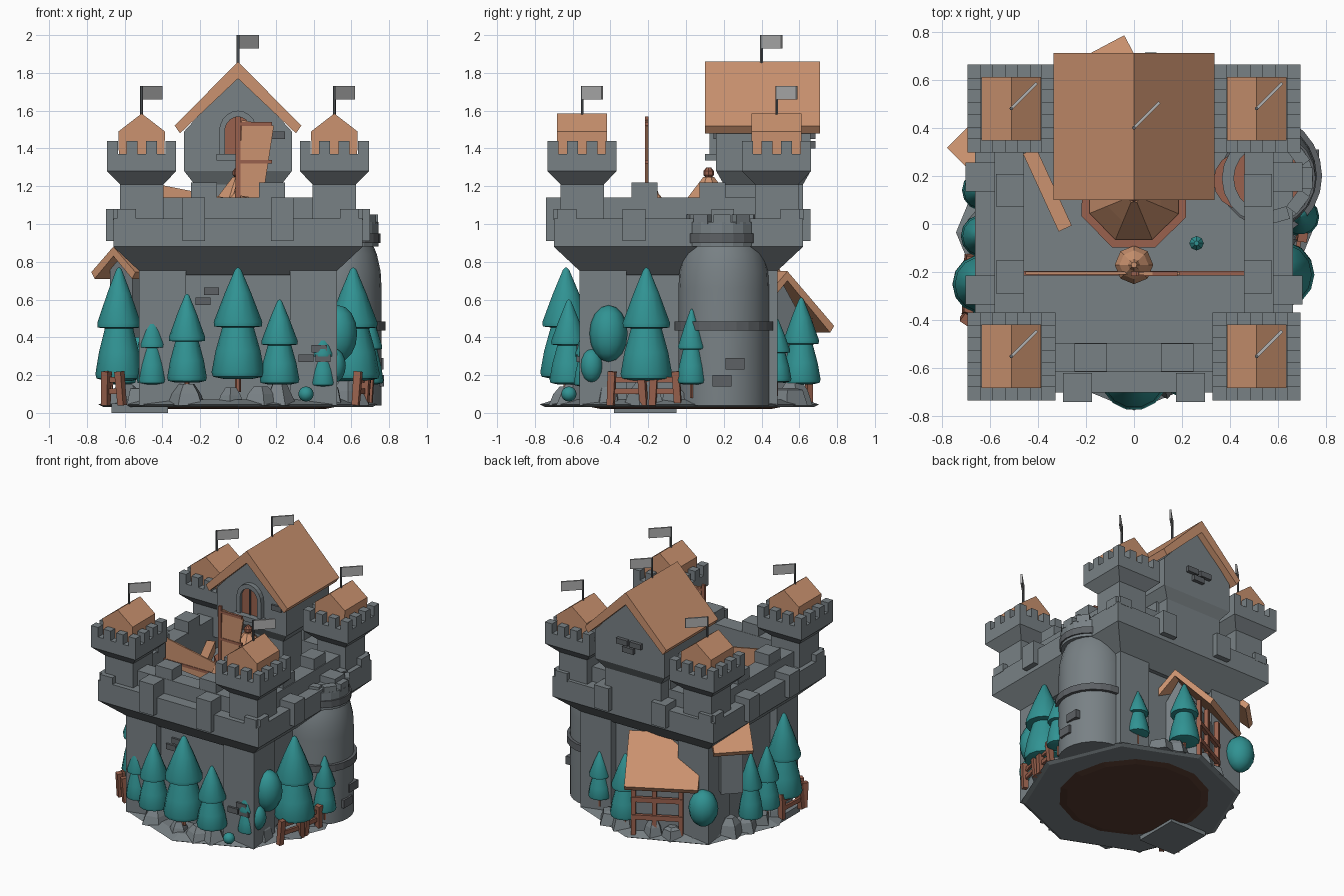
import bpy, bmesh, math, random
from mathutils import Matrix, Vector

if "Cube" in bpy.data.objects:
    bpy.data.objects.remove(bpy.data.objects["Cube"])
random.seed(4)

def mat(name, c):
    m = bpy.data.materials.new(name); m.diffuse_color = (*c, 1); return m
ORANGE = mat("clay_orange", (0.60, 0.29, 0.16)); RED = mat("timber_red", (0.32, 0.12, 0.075))
TEAL = mat("foliage_teal", (0.03, 0.29, 0.29)); BROWN = mat("soil_brown", (0.10, 0.045, 0.03))
DARK = mat("iron_grey", (0.11, 0.12, 0.13)); STONE = mat("stone_grey", (0.19, 0.22, 0.235))
CLOTH = mat("flag_grey", (0.45, 0.45, 0.45))

def make(name, verts, faces, m=STONE, loc=(0, 0, 0), rot=(0, 0, 0), smooth=False):
    me = bpy.data.meshes.new(name); me.from_pydata(verts, [], faces)
    bm = bmesh.new(); bm.from_mesh(me)
    bmesh.ops.recalc_face_normals(bm, faces=bm.faces)
    bm.to_mesh(me); bm.free()
    o = bpy.data.objects.new(name, me); bpy.context.collection.objects.link(o)
    o.location = loc; o.rotation_euler = rot
    me.materials.append(m)
    if smooth:
        bpy.ops.object.select_all(action='DESELECT')
        o.select_set(True); bpy.context.view_layer.objects.active = o
        bpy.ops.object.shade_smooth_by_angle(angle=math.radians(40))
    return o

def rings(name, loops, m=STONE, closed=False, **k):
    """Skin a stack of equal-length loops; cap the ends, or join last to first."""
    n = len(loops[0]); v = [p for l in loops for p in l]; c = len(loops); f = []
    for a in range(c if closed else c - 1):
        b = (a + 1) % c
        f += [(a*n + i, a*n + (i+1) % n, b*n + (i+1) % n, b*n + i) for i in range(n)]
    if not closed:
        f += [tuple(range(n)), tuple(range((c-1)*n, c*n))]
    return make(name, v, f, m, **k)

def rect(hx, hy, z):
    return [(-hx, -hy, z), (hx, -hy, z), (hx, hy, z), (-hx, hy, z)]

def box(name, x0, x1, y0, y1, z0, z1, m=STONE, rot=(0, 0, 0)):
    h = (z1 - z0)/2
    return rings(name, [rect((x1-x0)/2, (y1-y0)/2, z) for z in (-h, h)], m,
                 loc=((x0+x1)/2, (y0+y1)/2, (z0+z1)/2), rot=rot)

def lathe(name, prof, n, m=STONE, closed=False, **k):
    return rings(name, [[(r*math.cos(2*math.pi*i/n), r*math.sin(2*math.pi*i/n), z) for i in range(n)]
                        for r, z in prof], m, closed, **k)

def prism(name, pts, y0, y1, m=STONE, **k):
    return rings(name, [[(x, y, z) for x, z in pts] for y in (y0, y1)], m, **k)

def chevron(w, ze, zr, t, d):
    return [(-w, ze), (0, zr), (w, ze), (w-t*0.7, ze-t), (0, zr-d), (-w+t*0.7, ze-t)]

def flag(x, y, z0, z1):
    lathe("flag_pole", [(0.008, z0), (0.008, z1)], 6, DARK, loc=(x, y, 0))
    prism("flag", [(0, z1-.07), (.15, z1-.07), (.15, z1), (0, z1)], -.006, .006, CLOTH, loc=(x, y, 0), rot=(0, 0, math.pi/4))

# Ground slab, soil underside and rocks
lathe("ground", [(.71, .03), (.74, .045), (.66, .07)], 8, loc=(0, -.035, 0))
lathe("soil", [(.46, .02), (.56, .04)], 14, BROWN)
box("foundation_slab", -.67, -.37, -.38, -.05, 0, .05)
for i in range(22):
    a = i*math.pi/11 + random.uniform(-.1, .1); s = random.uniform(.07, .12)
    lathe("rock", [(s, .04), (s*.75, random.uniform(.09, .13)), (s*.4, random.uniform(.12, .18))], 5,
          loc=(.61*math.cos(a), .61*math.sin(a) - .03, 0), rot=(0, 0, a))

# Keep walls with thicker corner piers
CY = -.04
rings("keep_body", [rect(.47, .47, .04), rect(.47, .47, .78)], loc=(0, CY, 0))
for sx in (-1, 1):
    for sy in (-1, 1):
        rings("corner_pier", [rect(.125, .125, .04), rect(.125, .125, .78)],
              loc=(sx*.4, CY + sy*.4, 0))
rings("corbel", [rect(.5, .5, .73), rect(.66, .66, .88), rect(.66, .66, .9)], loc=(0, CY, 0))
# Rampart: outer band and inner higher parapet
rings("rampart_band", [rect(.66, .66, .88), rect(.66, .66, 1.03), rect(.46, .46, 1.03), rect(.46, .46, .88)],
      closed=True, loc=(0, CY, 0))
rings("parapet", [rect(.58, .575, 1.02), rect(.58, .575, 1.14), rect(.46, .455, 1.14), rect(.46, .455, 1.02)],
      closed=True, loc=(0, CY, 0))
for a in range(4):
    R = Matrix.Rotation(a*math.pi/2, 4, 'Z')
    for s in (-1, 1):
        def side(name, x, y, hx, hy, z0, z1):
            p = R @ Vector((x, y, 0))
            rings(name, [rect(hx, hy, z0), rect(hx, hy, z1)], loc=(p.x, p.y + CY, 0), rot=(0, 0, a*math.pi/2))
        side("buttress_block", s*.235, -.64, .06, .06, .91, 1.14 if a == 0 else 1.08)
        side("parapet_merlon", s*.18, -.515, .068, .058, 1.13, 1.22)
        side("ledge_merlon", s*.59, -.64, .05, .022, 1.02, 1.08)

# Corner turrets with crenels, gabled roof and flag
for x in (-.51, .51):
    for y in (-.55, .48):
        rings("turret", [rect(.115, .115, 1.0), rect(.115, .115, 1.21), rect(.183, .183, 1.28),
                         rect(.183, .183, 1.37), rect(.125, .125, 1.37), rect(.125, .125, 1.31)], loc=(x, y, 0))
        for i in range(4):
            for u in (-.154, -.052, .052):
                c, s = round(math.cos(i*math.pi/2)), round(math.sin(i*math.pi/2))
                px, py = c*u + s*.154, s*u - c*.154
                h = .029
                box("turret_merlon", x+px-h, x+px+h, y+py-h, y+py+h, 1.36, 1.44)
        prism("turret_roof", [(-.12, 1.31), (.12, 1.31), (.123, 1.49), (0, 1.585), (-.123, 1.49)],
              -.132, .132, ORANGE, loc=(x, y, 0))
        flag(x, y, 1.56, 1.73)

# Great hall
HY = .41
rings("hall_base", [rect(.23, .21, .88), rect(.23, .21, 1.21), rect(.285, .25, 1.28), rect(.285, .25, 1.3)], loc=(0, HY, 0))
prism("hall_gable", [(-.285, 1.28), (.285, 1.28), (.285, 1.49), (0, 1.80), (-.285, 1.49)], .16, .66)
prism("hall_roof", chevron(.335, 1.52, 1.86, .04, .09), .10, .71, ORANGE)
flag(0, .4, 1.82, 2.0)
def arch(r, z0, zc):
    return [(-r, z0)] + [(r*math.cos(math.pi - i*math.pi/10), zc + r*1.1*math.sin(i*math.pi/10)) for i in range(11)] + [(r, z0)]
rings("window_frame", [[(x, y, z) for x, z in arch(r, 1.36, 1.49)] for y, r in
                       ((.17, .1), (.125, .1), (.125, .07), (.17, .07))], closed=True)
prism("window_shutter", arch(.075, 1.36, 1.49), .145, .165, RED)
box("shutter_bar", -.006, .006, .135, .15, 1.36, 1.56, DARK)
box("window_sill", -.115, .115, .1, .17, 1.335, 1.37)
for x, z in ((-.06, 1.47), (.05, 1.47), (0, 1.42)):
    box("hall_back_brick", x-.045, x+.045, .64, .685, z-.02, z+.02, DARK)
box("hall_front_brick", .17, .25, .145, .17, 1.45, 1.49, DARK)

# Round side tower
lathe("round_tower", [(.24, .04), (.24, .66), (.235, .75), (.215, .84), (.19, .9)], 24, loc=(.52, .2, 0), smooth=True)
lathe("tower_band", [(.235, .435), (.262, .435), (.262, .485), (.235, .485)], 24, DARK, closed=True, loc=(.52, .2, 0))
lathe("tower_crown_band", [(.16, .9), (.2, .9), (.2, .95), (.16, .95)], 20, DARK, closed=True, loc=(.555, .19, 0))
lathe("tower_crown", [(.19, .88), (.19, 1.01), (.14, 1.01), (.14, .88)], 20, closed=True, loc=(.555, .19, 0))
lathe("tower_floor", [(.15, .9), (.15, .96)], 16, RED, loc=(.555, .19, 0))
lathe("tower_hatch", [(.12, .9), (.12, .965)], 16, RED, loc=(.45, .18, 0))
for i in range(5):
    a = -1.3 + i*.65
    rings("tower_merlon", [rect(.027, .045, 1.0), rect(.027, .045, 1.05)],
          loc=(.555 + .16*math.cos(a), .19 + .16*math.sin(a), 0), rot=(0, 0, a))
for y, z, x in ((.26, .26, .755), (.19, .17, .757)):
    box("tower_brick", x-.03, x+.015, y-.05, y+.05, z-.03, z+.03, DARK)
for x, z in ((-.14, .645), (-.185, .59), (.43, .34), (.36, .29), (.45, .29)):
    yf = -.565 if abs(x) > .28 else -.51
    box("wall_brick", x-.04, x+.04, yf-.015, yf+.03, z-.02, z+.02, DARK)

# Courtyard: floor, well canopy, tent, banner and plank screens
box("courtyard_floor", -.47, .47, -.51, .43, .86, .9)
lathe("canopy_rim", [(.2, 1.0), (.235, 1.0), (.235, 1.05), (.2, 1.05)], 8, RED, closed=True, loc=(0, .12, 0), rot=(0, 0, .39))
lathe("canopy", [(.21, 1.02), (.12, 1.14), (.03, 1.25)], 8, ORANGE, loc=(0, .12, 0), rot=(0, 0, .39))
lathe("canopy_knob", [(.012, 1.24), (.028, 1.26), (.028, 1.28), (.012, 1.3)], 8, RED, loc=(0, .12, 0))
lathe("canopy_post", [(.15, .9), (.15, 1.02)], 8, RED, loc=(0, .12, 0))
lathe("tent", [(.08, .9), (.08, 1.07), (.06, 1.12), (.025, 1.16), (.012, 1.2)], 8, ORANGE, loc=(0, -.17, 0))
prism("banner", [(0, 1.15), (.13, 1.13), (.19, 1.52), (.02, 1.55)], -.212, -.2, ORANGE)
box("banner_post", -.012, .012, -.216, -.198, .9, 1.57, RED)
for z in (1.33, 1.53):
    box("banner_rail", 0, .18, -.216, -.198, z-.01, z+.01, RED)
prism("plank_screen", [(-.45, 1.02), (-.02, .98), (-.02, 1.13), (-.45, 1.215)], -.21, -.198, ORANGE)
box("screen_rail", -.48, .46, -.214, -.196, 1.04, 1.06, RED)
box("plank", -.39, -.33, -.035, .32, .92, 1.0, ORANGE, rot=(0, 0, .43))
lathe("shrub", [(.01, .9), (.03, .93), (.01, .96)], 8, TEAL, loc=(.26, -.08, 0))

# Lean-to sheds on the left and the back; the back one stands on a timber frame
def shed(name, loc, ang, w, ze, zr, y0, y1, zb, inset):
    k = dict(loc=loc, rot=(0, 0, math.radians(ang)))
    prism(name + "_roof", chevron(w, ze, zr, .035, .05), y0, y1, ORANGE, **k)
    v = w - inset
    prism(name + "_wall", [(-v, zb), (v, zb), (v, ze+.02), (0, zr-.06), (-v, ze+.02)], y0+.06, y1-.06, **k)
    return k
shed("left_shed", (-.66, .2, 0), -45, .165, .745, .88, 0, .27, .4, .08)
k = shed("back_shed", (-.13, .42, 0), -62, .28, .46, .75, -.25, .25, .07, .15)
for y in (-.12, .06, .2):
    prism("shed_post", [(-.17, .05), (-.14, .05), (-.14, .5), (-.17, .5)], y-.015, y+.015, RED, **k)
for z in (.17, .3):
    prism("shed_rail", [(-.175, z), (-.15, z), (-.15, z+.035), (-.175, z+.035)], -.13, .21, RED, **k)

# Trees, bushes and fences
def tree(x, y, z0, z1, r):
    h = z1 - z0
    lathe("tree", [(r*.55, 0), (r*.95, .02*h), (r, .06*h), (r*.85, .25*h), (r*.55, .5*h)], 14, TEAL, loc=(x, y, z0), smooth=True)
    lathe("tree_top", [(r*.5, .46*h), (r*.9, .47*h), (r*.92, .51*h), (r*.5, .77*h), (r*.12, .98*h), (.003, h)], 14, TEAL,
          loc=(x, y, z0), smooth=True)
    lathe("trunk", [(r*.12, z0-.07), (r*.12, z0+.02)], 6, RED, loc=(x, y, 0))
for t in ((0, -.635, .18, .77, .14), (-.27, -.6, .16, .63, .105), (.22, -.62, .15, .6, .105),
          (-.455, -.525, .15, .57, .08), (.61, -.21, .17, .77, .14), (.69, .03, .15, .55, .08),
          (-.63, -.25, .17, .77, .125), (-.63, -.05, .15, .6, .09), (-.63, .14, .15, .62, .085),
          (.07, .61, .15, .61, .105), (.37, .48, .16, .5, .08), (.45, -.525, .14, .48, .07)):
    tree(*t)
ball = [(math.sin(i*math.pi/8) + .01, -math.cos(i*math.pi/8)) for i in range(9)]
for x, y, z, r, h in ((.53, -.41, .42, .1, .15), (.51, -.5, .25, .06, .09), (-.5, .51, .32, .1, .13), (.36, -.62, .1, .04, .04)):
    lathe("bush", [(r*a, h*b) for a, b in ball], 12, TEAL, loc=(x, y, z), smooth=True)
def fence(x0, y0, x1, y1):
    d = Vector((x1-x0, y1-y0)); a = math.atan2(d.y, d.x); L = d.length
    for t in (0, 1):
        rings("fence_post", [rect(.018, .018, .04), rect(.02, .02, .22)], RED,
              loc=(x0+d.x*t, y0+d.y*t, 0), rot=(.06, .06*(1-2*t), a))
    for z in (.1, .16):
        rings("fence_rail", [rect(L/2, .009, z), rect(L/2, .009, z+.03)], RED,
              loc=((x0+x1)/2, (y0+y1)/2, 0), rot=(0, 0, a))
fence(-.7, -.38, -.61, -.44); fence(.62, -.4, .67, -.22); fence(.67, -.18, .69, -.04); fence(-.7, -.36, -.69, -.14)

for m in bpy.data.materials:
    if m.users and not m.is_grease_pencil:
        m.use_nodes = True
        m.node_tree.nodes["Principled BSDF"].inputs["Base Color"].default_value = m.diffuse_color
